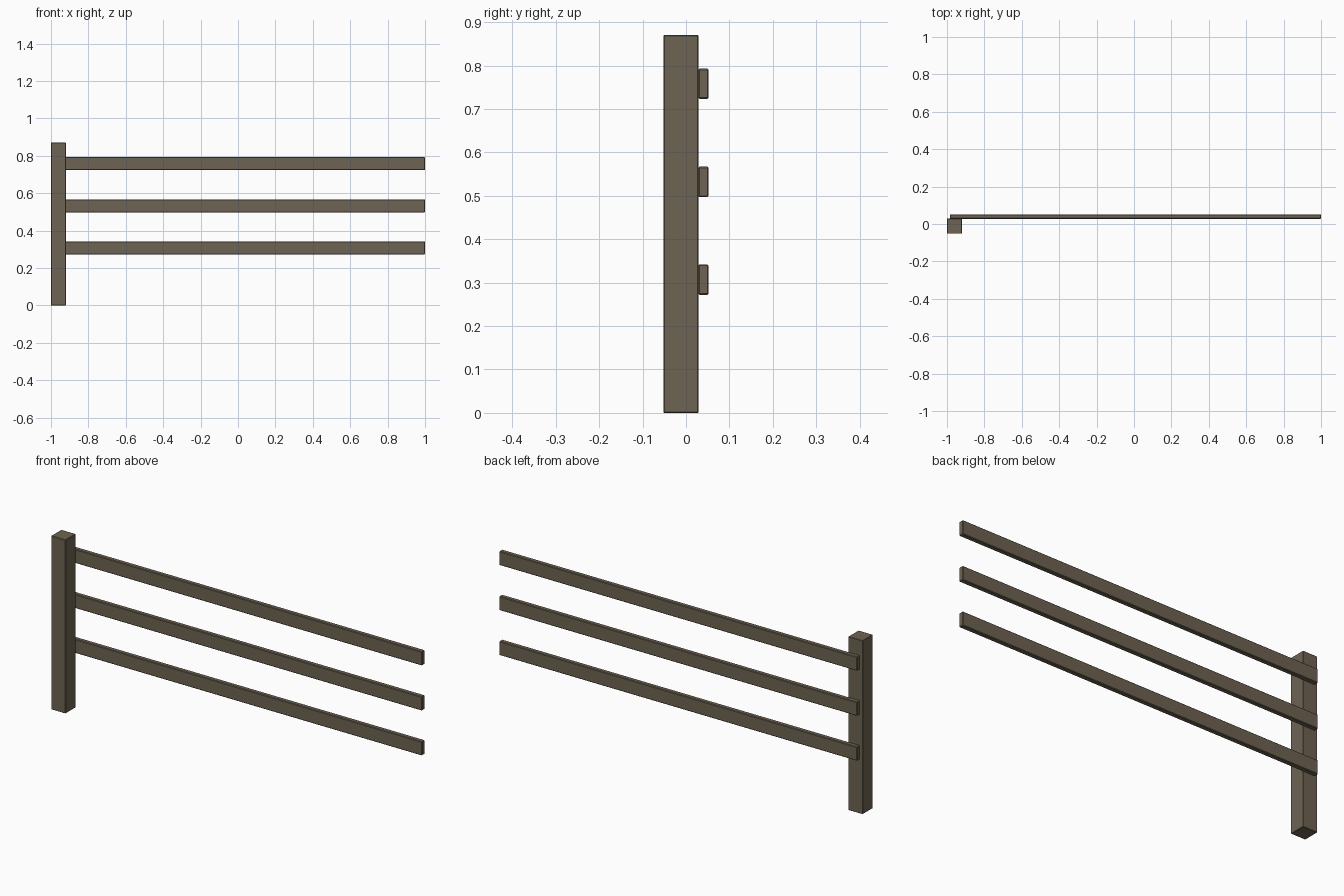
import bpy

if "Cube" in bpy.data.objects:
    bpy.data.objects.remove(bpy.data.objects["Cube"])

wood = bpy.data.materials.new("weathered brown wood")
wood.diffuse_color = (0.155, 0.125, 0.084, 1)
wood.use_nodes = True
wood.node_tree.nodes["Principled BSDF"].inputs["Base Color"].default_value = wood.diffuse_color


def beam(name, lo, hi, bevel):
    """Box between two corners with slightly chamfered edges."""
    centre = [(a + b) / 2 for a, b in zip(lo, hi)]
    bpy.ops.mesh.primitive_cube_add(size=1, location=centre)
    ob = bpy.context.object
    ob.name = name
    ob.scale = [b - a for a, b in zip(lo, hi)]
    bpy.ops.object.transform_apply(location=False, rotation=False, scale=True)
    mod = ob.modifiers.new("chamfer", "BEVEL")
    mod.width = bevel
    mod.segments = 1
    ob.data.materials.append(wood)
    return ob


# Upright post at the left end
beam("post", (-1.0, -0.052, 0.0), (-0.92, 0.029, 0.87), 0.002)

# Three rails fixed to the back of the post
for i, z in enumerate((0.307, 0.532, 0.758)):
    beam(f"rail_{i + 1}", (-0.985, 0.028, z - 0.035), (1.0, 0.052, z + 0.035), 0.003)
